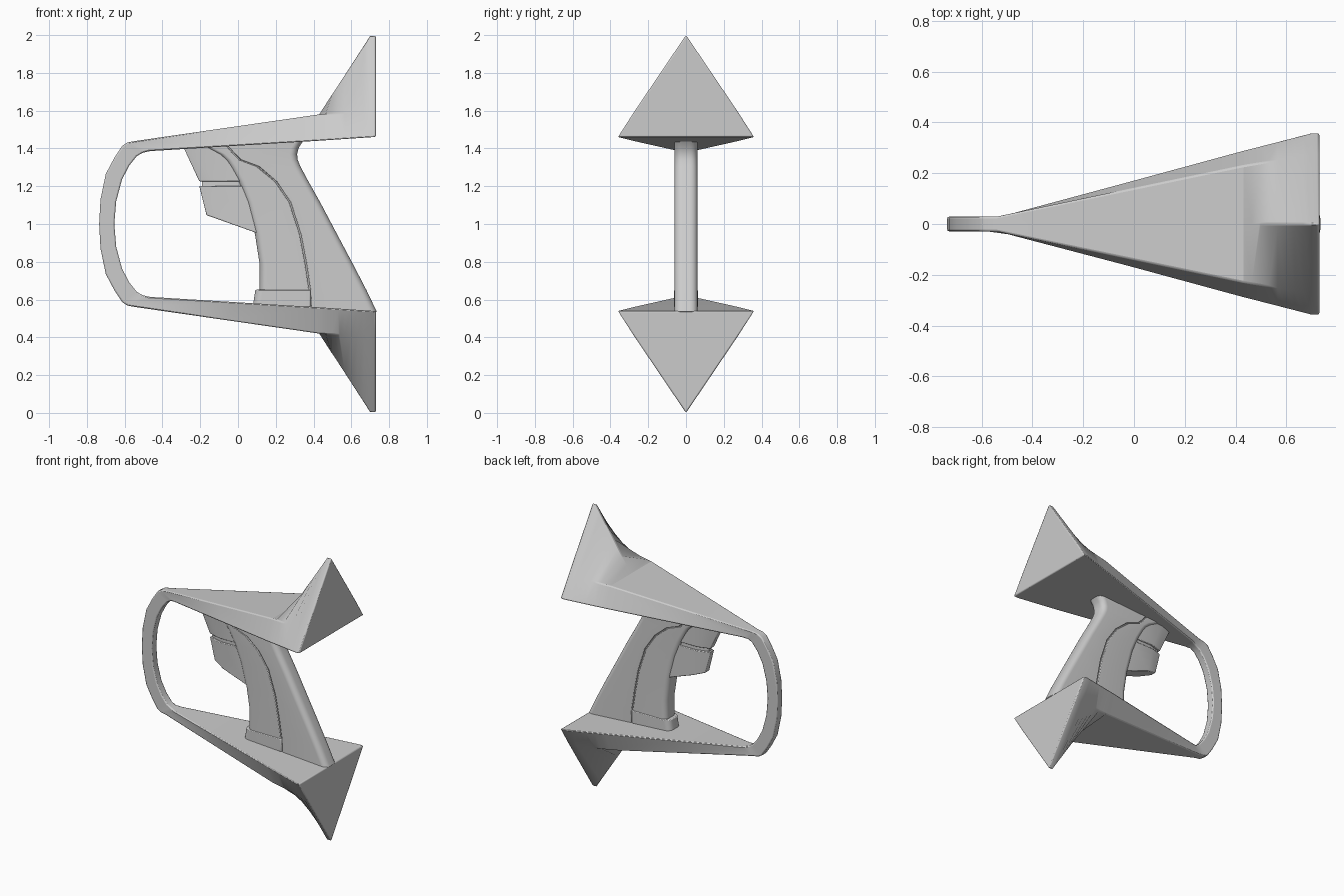
import bpy, bmesh, math

if "Cube" in bpy.data.objects:
    bpy.data.objects.remove(bpy.data.objects["Cube"])


def loft(name, rings, cap_start=True, cap_end=True, z=0.0, mirror=False, bevel=0.0):
    """Skin a list of equal-length closed rings into one object."""
    bm = bmesh.new()
    rows = [[bm.verts.new(p) for p in ring] for ring in rings]
    n = len(rows[0])
    for a, b in zip(rows, rows[1:]):
        for i in range(n):
            j = (i + 1) % n
            bm.faces.new((a[i], a[j], b[j], b[i]))
    if cap_start:
        bm.faces.new(rows[0])
    if cap_end:
        bm.faces.new(rows[-1])
    bmesh.ops.recalc_face_normals(bm, faces=bm.faces)
    me = bpy.data.meshes.new(name)
    bm.to_mesh(me)
    bm.free()
    ob = bpy.data.objects.new(name, me)
    ob.location.z = z
    bpy.context.collection.objects.link(ob)
    bpy.ops.object.select_all(action='DESELECT')
    ob.select_set(True)
    bpy.context.view_layer.objects.active = ob
    bpy.ops.object.shade_smooth_by_angle(angle=math.radians(30))
    if mirror:
        m = ob.modifiers.new("mirror", 'MIRROR')
        m.use_axis = (False, False, True)
        m.use_clip = True
    if bevel:
        b = ob.modifiers.new("bevel", 'BEVEL')
        b.width = bevel
        b.segments = 2
        b.limit_method = 'ANGLE'
        b.angle_limit = math.radians(35)
    return ob


def lerp(a, b, t):
    return [p + (q - p) * t for p, q in zip(a, b)]


# Frame: nose hoop flowing into the wing and its fin; upper half, mirrored below.
# outer x, outer z, inner x, inner z, inner half width, outer half width, ridge z
sections = [(ox, oz, ix, iz, 0.029, 0.029, oz) for ox, oz, ix, iz in (
    (-.735, 0, -.655, 0), (-.728, .13, -.645, .12), (-.70, .265, -.614, .236),
    (-.655, .35, -.575, .31), (-.612, .415, -.535, .36), (-.585, .432, -.505, .377))]
wing_front = (-.54, .44, -.465, .386, .045, .029, .44)
fin_front = (.43, .58, .43, .441, .29, .23, .58)
fin_back = (.70, .593, .70, .459, .36, .275, 1.0)
tail = (.73, .593, .73, .461, .36, .275, 1.0)
sections += [wing_front, lerp(wing_front, fin_front, .5)]
sections += [lerp(fin_front, fin_back, i / 8) for i in range(9)] + [tail]
rings = [[(ix, -w, iz), (ix, w, iz), (ox, v, oz), (ox, 0, pk), (ox, -v, oz)]
         for ox, oz, ix, iz, w, v, pk in sections]
loft("winged_frame", rings, cap_start=False, z=1, mirror=True, bevel=.007)


def d_ring(x_flat, x_round, z, h, r):
    """Horizontal section: square at x_flat, rounded corners at x_round."""
    s = 1 if x_round > x_flat else -1
    pts = [(x_flat, h, z), (x_flat, -h, z)]
    for side in (-1, 1):
        for i in range(7):
            a = math.pi / 2 * (i / 6 if side > 0 else 1 - i / 6)
            a = math.pi / 2 - a if side > 0 else a
            if side > 0:
                a = math.pi / 2 * i / 6
            pts.append((x_round - s * r * (1 - math.cos(a)),
                        side * (h - r + r * math.sin(a)), z))
    return pts


# Grip: z, front edge, seam, back edge
grip = [(1.44, -.20, -.09, .345), (1.405, -.17, -.05, .322), (1.37, -.105, -.02, .313),
        (1.34, -.07, .01, .316), (1.305, -.045, .105, .33), (1.225, .0, .20, .373),
        (1.115, .045, .275, .435), (.945, .09, .33, .525), (.785, .115, .36, .61),
        (.65, .115, .38, .68), (.535, .115, .385, .735)]
loft("grip_spine", [d_ring(s + .004, b, z, .06, .04) for z, f, s, b in grip], bevel=.004)
loft("grip_panel", [d_ring(s - .004, f, z, .06, .038) for z, f, s, b in grip], bevel=.004)
loft("seam_core", [d_ring(s - .03, s + .03, z, .051, .005) for z, f, s, b in grip])

# Foot collar under the grip panel
loft("grip_foot", [d_ring(.383, .078, .56, .063, .04), d_ring(.383, .092, .652, .063, .04)],
     bevel=.005)


def trigger_ring(xf, zf, xb, zb, slim=0.0):
    """Section tapering towards the front."""
    t = .085 / (xb - xf)
    xm, zm = xf + .085, zf + (zb - zf) * t
    a, b = .022 - slim, .048 - slim
    return [(xf, -a, zf), (xm, -b, zm), (xb, -b, zb), (xb, b, zb), (xm, b, zm), (xf, a, zf)]


# Trigger: upper block, narrow neck, lower block
loft("trigger_upper", [trigger_ring(-.295, 1.42, 0, 1.42), trigger_ring(-.205, 1.226, .04, 1.226)],
     bevel=.004)
loft("trigger_neck", [trigger_ring(-.19, 1.24, .05, 1.24, .008),
                      trigger_ring(-.19, 1.18, .05, 1.18, .008)])
loft("trigger_lower", [trigger_ring(-.205, 1.202, .05, 1.202),
                       trigger_ring(-.167, 1.047, .12, .945)], bevel=.004)
